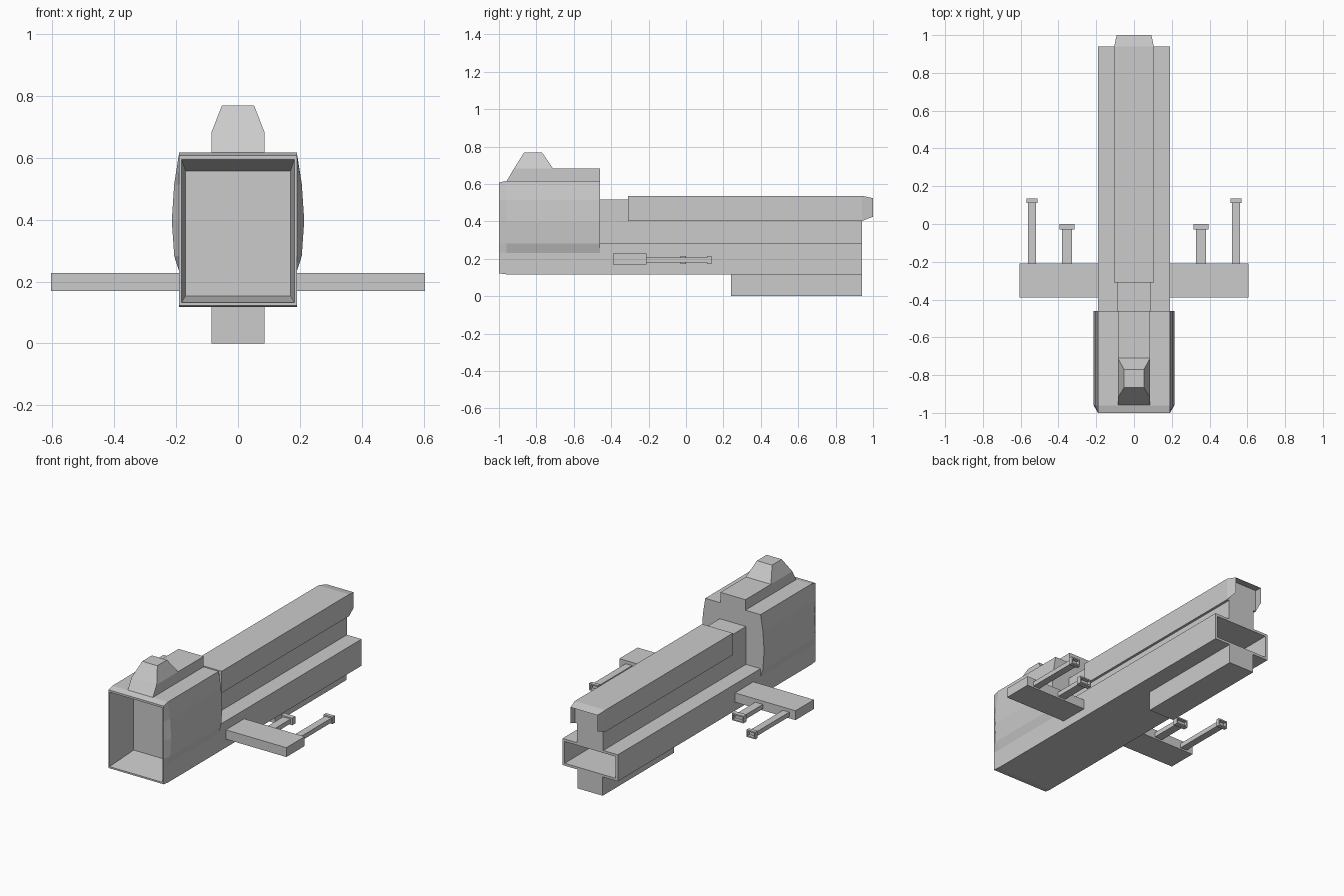
import bpy, bmesh

if "Cube" in bpy.data.objects:
    bpy.data.objects.remove(bpy.data.objects["Cube"])


def finish(name, bm, mirror=False):
    """Turn a bmesh into an object, optionally mirrored across x = 0."""
    bmesh.ops.recalc_face_normals(bm, faces=bm.faces)
    me = bpy.data.meshes.new(name)
    bm.to_mesh(me)
    bm.free()
    ob = bpy.data.objects.new(name, me)
    bpy.context.collection.objects.link(ob)
    if mirror:
        ob.modifiers.new("mirror", 'MIRROR').use_axis[0] = True
    return ob


def loft(name, rings, caps=(True, True), mirror=False, closed=True):
    """Skin a list of rings that have equal point counts."""
    bm = bmesh.new()
    vs = [[bm.verts.new(p) for p in r] for r in rings]
    n = len(vs[0])
    for a, b in zip(vs, vs[1:]):
        for i in range(n if closed else n - 1):
            j = (i + 1) % n
            bm.faces.new((a[i], a[j], b[j], b[i]))
    for cap, ring in zip(caps, (vs[0], vs[-1])):
        if cap:
            bm.faces.new(ring)
    return finish(name, bm, mirror)


def rect_y(x0, x1, y, z0, z1):
    return [(x0, y, z0), (x1, y, z0), (x1, y, z1), (x0, y, z1)]


def box(name, x0, x1, y0, y1, z0, z1, mirror=False, wall=0, depth=0):
    """Box, with an optional socket sunk into its +y end."""
    rings = [rect_y(x0, x1, y0, z0, z1), rect_y(x0, x1, y1, z0, z1)]
    if wall:
        for y in (y1, y1 - depth):
            rings.append(rect_y(x0 + wall, x1 - wall, y, z0 + wall, z1 - wall))
    return loft(name, rings, mirror=mirror)


# Engine housing with bulged sides and a sunken opening in the front
heights = (0.12, 0.235, 0.285, 0.40, 0.52, 0.62)


def housing_ring(y, widths, z0=0.12, z1=0.62):
    zs = [z0 + (h - 0.12) / 0.5 * (z1 - z0) for h in heights]
    right = [(w, y, z) for w, z in zip(widths, zs)]
    return right + [(-x, y, z) for x, y, z in reversed(right)]


bulge = (0.19, 0.19, 0.206, 0.214, 0.206, 0.19)
loft("engine_housing", [
    housing_ring(-0.46, bulge),
    housing_ring(-0.96, bulge),
    housing_ring(-1.0, [0.19] * 6, 0.125, 0.61),
    housing_ring(-1.0, [0.182] * 6, 0.135, 0.597),
    housing_ring(-0.78, [0.17] * 6, 0.157, 0.56),
])

# Raised ridge and tapered cabin on top of the housing
box("top_ridge", -0.086, 0.086, -0.80, -0.46, 0.60, 0.685)


def level(hx, y0, y1, z):
    return [(-hx, y0, z), (hx, y0, z), (hx, y1, z), (-hx, y1, z)]


loft("cabin", [level(0.086, -0.958, -0.71, 0.62),
               level(0.086, -0.92, -0.71, 0.685),
               level(0.052, -0.865, -0.77, 0.772)])

# Long hull, hollow at its far end, with keel below and spine above
box("hull", -0.19, 0.19, -0.47, 0.94, 0.12, 0.285, wall=0.015, depth=0.25)
box("keel", -0.086, 0.086, 0.24, 0.94, 0.003, 0.12)
box("spine", -0.09, 0.09, -0.47, 0.94, 0.285, 0.52)

# Upper rail, ending in an open hood
box("upper_rail", -0.105, 0.105, -0.31, 0.94, 0.405, 0.54)


def hood(y, x, z0, z1):
    return [(-x, y, z0), (-x, y, z1), (x, y, z1), (x, y, z0)]


loft("rail_hood", [hood(0.94, 0.105, 0.405, 0.54), hood(1.0, 0.092, 0.428, 0.527)],
     caps=(False, False), closed=False)

# Side wings and their guns with hollow muzzles
box("wing", 0.18, 0.605, -0.39, -0.21, 0.172, 0.23, mirror=True)
for label, cx, tip, hw, mw, ml in (("inner", 0.355, 0.0, 0.026, 0.039, 0.03),
                                   ("outer", 0.54, 0.135, 0.022, 0.030, 0.023)):
    box(label + "_gun_barrel", cx - hw, cx + hw, -0.22, tip - ml,
        0.182, 0.210, mirror=True)
    box(label + "_gun_muzzle", cx - mw, cx + mw, tip - ml, tip,
        0.175, 0.219, mirror=True, wall=0.008, depth=0.02)

# Seat the whole model exactly on the ground
for ob in bpy.data.objects:
    ob.location.z = -0.003
